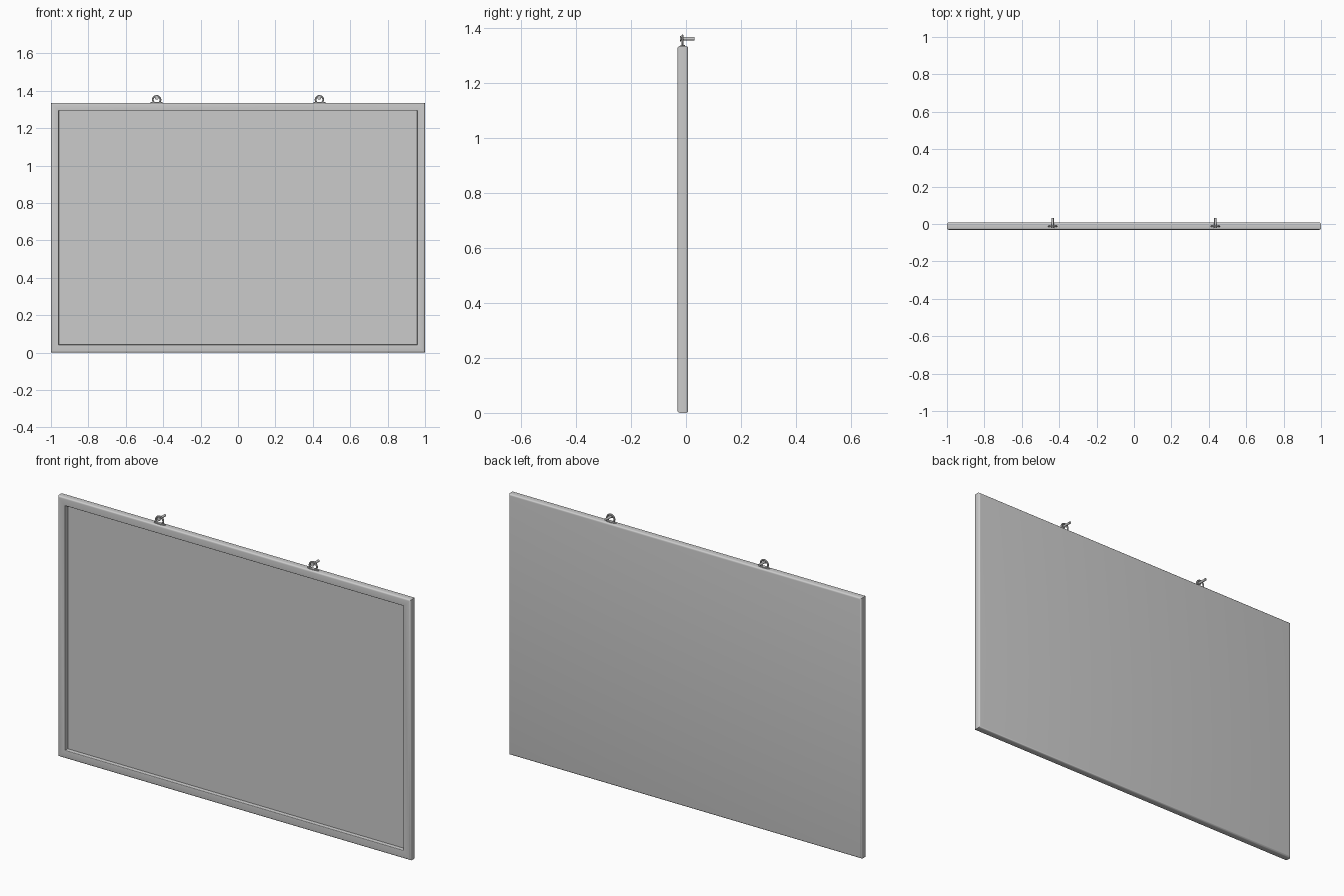
import bpy, bmesh, math
from mathutils import Vector

if "Cube" in bpy.data.objects:
    bpy.data.objects.remove(bpy.data.objects["Cube"])

W, H = 1.0, 1.335          # half width, height
BACK, FRONT = 0.008, -0.031


def finish(name, bm, angle=35):
    bmesh.ops.recalc_face_normals(bm, faces=bm.faces)
    me = bpy.data.meshes.new(name)
    bm.to_mesh(me)
    bm.free()
    ob = bpy.data.objects.new(name, me)
    bpy.context.collection.objects.link(ob)
    bpy.context.view_layer.objects.active = ob
    ob.select_set(True)
    bpy.ops.object.shade_smooth_by_angle(angle=math.radians(angle))
    ob.select_set(False)
    return ob


def arc(cx, cy, r, a0, a1, n=4):
    return [(cx + r * math.cos(math.radians(a0 + (a1 - a0) * i / n)),
             cy + r * math.sin(math.radians(a0 + (a1 - a0) * i / n))) for i in range(n + 1)]


# Framed board: nested rectangles following an (inset, y) moulding profile
r = 0.009
profile = (arc(r, BACK - r, r, 90, 180) + arc(r, FRONT + r, r, 180, 270)
           + arc(0.042 - 0.004, FRONT + 0.004, 0.004, 270, 360, 3) + [(0.042, -0.009)])
bm = bmesh.new()
loops = [[bm.verts.new((sx * (W - i), y, i if sz < 0 else H - i))
          for sx, sz in ((-1, -1), (1, -1), (1, 1), (-1, 1))] for i, y in profile]
for a, b in zip(loops, loops[1:]):
    for k in range(4):
        bm.faces.new((a[k], a[(k + 1) % 4], b[(k + 1) % 4], b[k]))
bm.faces.new(loops[0])
bm.faces.new(loops[-1])
finish("framed_board", bm)


def cylinder(name, center, radius, depth, axis, segs=20, scale_y=1.0):
    bm = bmesh.new()
    bmesh.ops.create_cone(bm, cap_ends=True, segments=segs, radius1=radius,
                          radius2=radius, depth=depth)
    bmesh.ops.scale(bm, vec=(1, scale_y, 1), verts=bm.verts)
    q = Vector((0, 0, 1)).rotation_difference(Vector(axis)).to_matrix()
    bmesh.ops.rotate(bm, matrix=q, verts=bm.verts)
    bmesh.ops.translate(bm, vec=center, verts=bm.verts)
    return finish(name, bm)


def ring(name, center, major, minor, n=28, m=10):
    bm = bmesh.new()
    rows = []
    for i in range(n):
        a = 2 * math.pi * i / n
        rows.append([])
        for j in range(m):
            b = 2 * math.pi * j / m
            d = major + minor * math.cos(b)
            rows[-1].append(bm.verts.new(Vector(center) + Vector(
                (d * math.cos(a), minor * math.sin(b), d * math.sin(a)))))
    for i in range(n):
        for j in range(m):
            p, q = rows[i], rows[(i + 1) % n]
            bm.faces.new((p[j], q[j], q[(j + 1) % m], p[(j + 1) % m]))
    return finish(name, bm)


# Hangers: oval base plate, ring, and the nail it hangs on
for side, x in (("left", -0.435), ("right", 0.435)):
    yc = -0.0125
    cylinder(f"{side}_hanger_plate", (x, yc, H + 0.001), 0.032, 0.006, (0, 0, 1), 24, 0.26)
    ring(f"{side}_hanger_ring", (x, yc, 1.352), 0.0205, 0.0045)
    cylinder(f"{side}_nail_shaft", (x, 0.006, 1.362), 0.006, 0.05, (0, 1, 0))
    cylinder(f"{side}_nail_head", (x, -0.0195, 1.362), 0.010, 0.004, (0, 1, 0))
